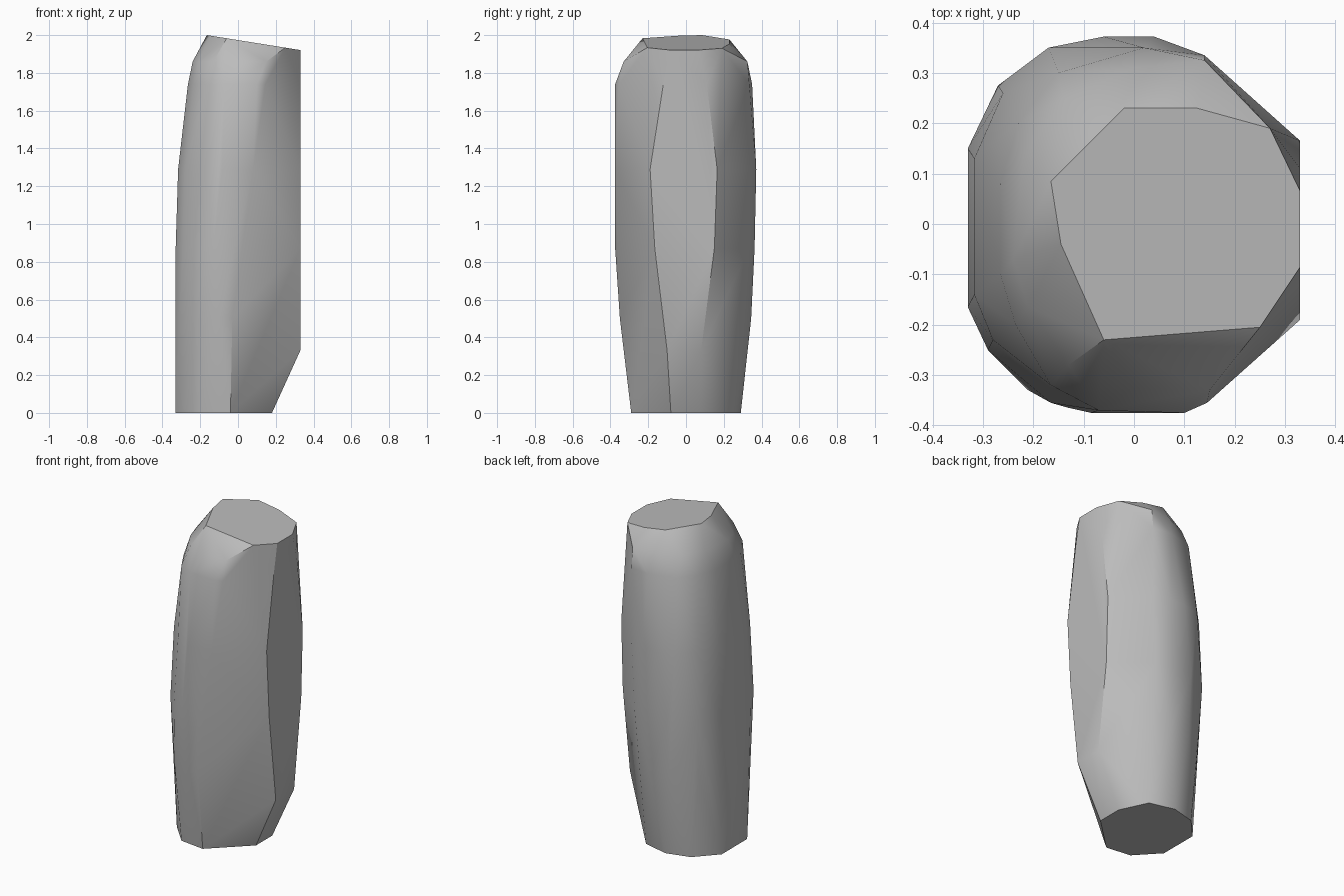
import bpy
import bmesh
import math

# Remove the default cube only
default_cube = bpy.data.objects.get("Cube")
if default_cube:
    bpy.data.objects.remove(default_cube, do_unlink=True)


def flat_material(name, value):
    material = bpy.data.materials.new(name)
    material.use_nodes = True
    colour = (value, value, value, 1)
    material.diffuse_color = colour
    shader = next(node for node in material.node_tree.nodes
                  if node.type == "BSDF_PRINCIPLED")
    shader.inputs["Base Color"].default_value = colour
    return material


def add_ring(mesh, height, outline):
    """Add one horizontal cross-section; height may be a function of x."""
    for x, y in outline:
        z = height(x) if callable(height) else height
        mesh.verts.new((x, y, z))


def top_slope(x):
    return 2 - (x + .165) * .16


# Cross-sections of the standing stone, from the foot upwards
foot = [(-.33, -.13), (-.2, -.27), (-.04, -.29), (.18, -.08), (.18, .08),
        (.1, .25), (-.06, .29), (-.21, .25), (-.33, .12)]
chamfer_top = [(.33, -.1), (.33, .08)]
lower_body = [(-.33, -.15), (-.22, -.31), (-.1, -.35), (-.03, -.35),
              (.01, .345), (-.12, .34), (-.26, .25), (-.33, .14)]
belly = [(-.33, -.165), (-.29, -.25), (-.21, -.33), (-.13, -.365),
         (-.02, -.375), (.33, -.165), (.33, .15), (.12, .335),
         (.02, .363), (-.12, .36), (-.27, .275), (-.33, .15)]
upper_body = [(-.317, -.14), (-.28, -.23), (-.165, -.355), (-.085, -.375),
              (.08, -.375), (.33, -.19), (.33, .165), (.14, .335),
              (.04, .372), (-.06, .372), (-.17, .35), (-.26, .26),
              (-.317, .13)]
neck = [(-.265, -.1), (-.235, -.2), (-.165, -.32), (-.07, -.37),
        (.1, -.375), (.145, -.355), (.33, -.12), (.33, .11),
        (.14, .335), (.02, .35), (-.15, .3), (-.23, .2), (-.265, .08)]
shoulder = [(-.24, -.07), (-.21, -.165), (-.13, -.28), (0, -.325),
            (.15, -.33), (.14, .325), (0, .31), (-.14, .25), (-.22, .13)]
crown = [(-.165, .085), (-.145, -.04), (-.06, -.23), (.25, -.205),
         (.33, -.085), (.33, .065), (.27, .19), (.125, .23), (-.02, .23)]

mesh = bmesh.new()
add_ring(mesh, 0, foot)
add_ring(mesh, .33, chamfer_top)
add_ring(mesh, .5, lower_body)
add_ring(mesh, .87, belly)
add_ring(mesh, 1.29, upper_body)
add_ring(mesh, 1.74, neck)
add_ring(mesh, 1.86, shoulder)
add_ring(mesh, top_slope, crown)

# Wrap the sections in a convex faceted skin
hull = bmesh.ops.convex_hull(mesh, input=mesh.verts[:])
loose = {item for key in ("geom_interior", "geom_unused")
         for item in hull[key] if isinstance(item, bmesh.types.BMVert)}
bmesh.ops.delete(mesh, geom=list(loose), context="VERTS")
bmesh.ops.dissolve_limit(mesh, angle_limit=math.radians(1.5),
                         verts=mesh.verts[:], edges=mesh.edges[:])
bmesh.ops.recalc_face_normals(mesh, faces=mesh.faces[:])

data = bpy.data.meshes.new("standing_stone")
mesh.to_mesh(data)
mesh.free()
data.materials.append(flat_material("stone grey", .5))
stone = bpy.data.objects.new("standing_stone", data)
bpy.context.collection.objects.link(stone)

# Soft shading on shallow bends, crisp edges elsewhere
bpy.ops.object.select_all(action="DESELECT")
stone.select_set(True)
bpy.context.view_layer.objects.active = stone
bpy.ops.object.shade_smooth_by_angle(angle=math.radians(30))
